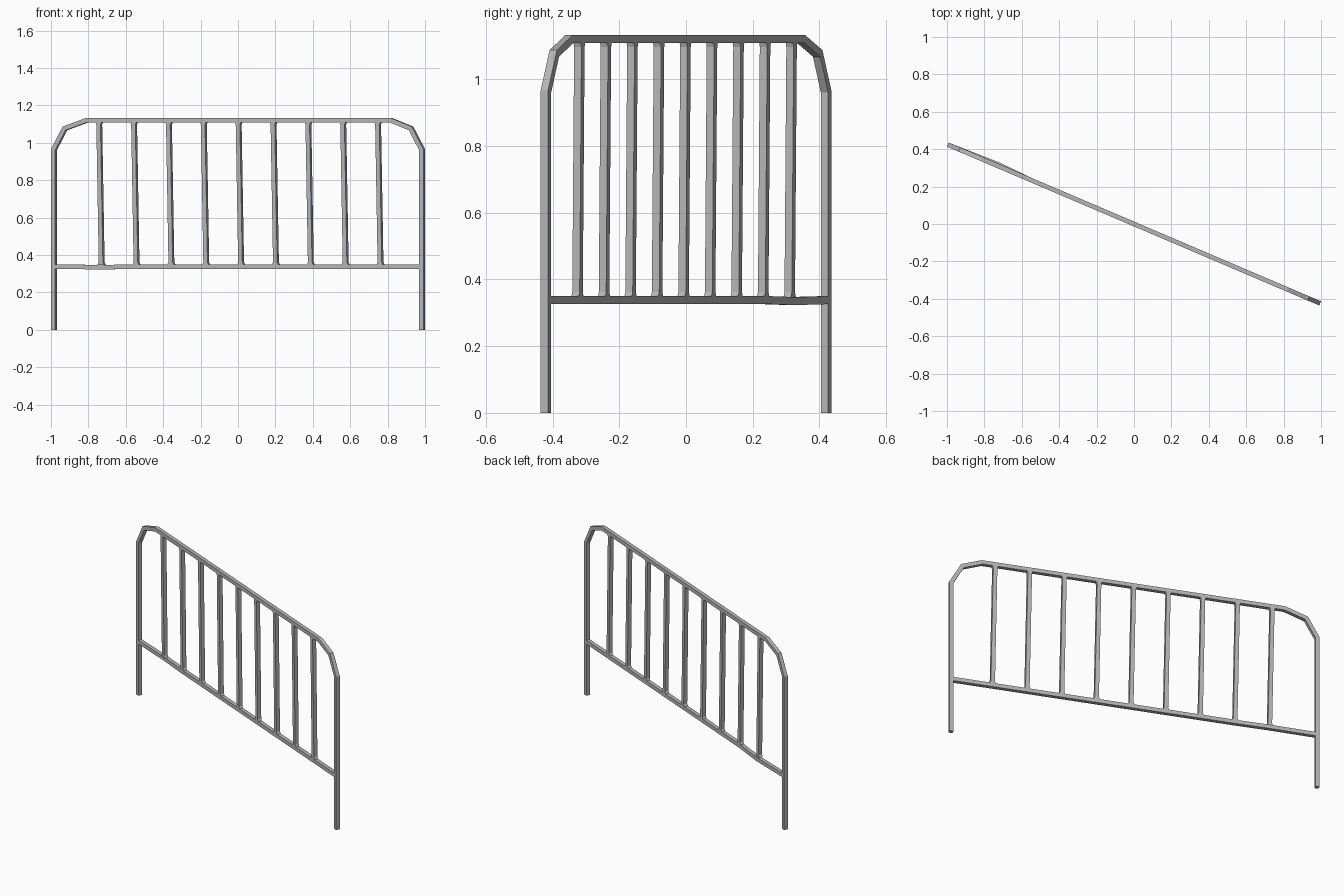
import bpy
import bmesh
import math
from mathutils import Vector

cube = bpy.data.objects.get("Cube")
if cube:
    bpy.data.objects.remove(cube)

YAW = math.radians(-23.1)   # the railing runs diagonally across the plan
BAR = 0.024                 # square bar thickness
RAIL_Z, TOP_Z = 0.338, 1.12
HALF = 1.07

steel = bpy.data.materials.new("grey steel")
steel.use_nodes = True
GREY = (0.47, 0.47, 0.47, 1)
steel.diffuse_color = GREY
steel.node_tree.nodes["Principled BSDF"].inputs["Base Color"].default_value = GREY


def bar(name, points, widths=None):
    """Square bar swept with mitred corners along (length, depth, height) points."""
    pts = [Vector(p) for p in points]
    widths = widths or [BAR] * len(pts)
    side = Vector((0, BAR / 2, 0))
    bm = bmesh.new()
    rings = []
    for i, p in enumerate(pts):
        into = (p - pts[i - 1]).normalized() if i else None
        out = (pts[i + 1] - p).normalized() if i < len(pts) - 1 else None
        into, out = into or out, out or into
        n_in = Vector((-into.z, 0, into.x)).normalized()
        n_out = Vector((-out.z, 0, out.x)).normalized()
        mitre = (n_in + n_out).normalized()
        off = mitre * (widths[i] / 2 / mitre.dot(n_in))
        rings.append([bm.verts.new(p + c) for c in
                      (off + side, off - side, -off - side, -off + side)])
    for a, b in zip(rings, rings[1:]):
        for k in range(4):
            j = (k + 1) % 4
            bm.faces.new((a[k], a[j], b[j], b[k]))
    bm.faces.new(rings[0])
    bm.faces.new(rings[-1][::-1])
    bmesh.ops.recalc_face_normals(bm, faces=bm.faces)
    mesh = bpy.data.meshes.new(name)
    bm.to_mesh(mesh)
    bm.free()
    mesh.materials.append(steel)
    obj = bpy.data.objects.new(name, mesh)
    obj.rotation_euler.z = YAW
    bpy.context.collection.objects.link(obj)
    return obj


# Outer frame: both posts, angled corners and the top rail in one bar
bar("outer_frame", [(-HALF, 0, 0), (-HALF, 0, 0.963), (-1.006, 0, 1.077),
                    (-0.88, 0, TOP_Z), (0.892, 0, TOP_Z), (1.006, 0, 1.077),
                    (HALF, 0, 0.963), (HALF, 0, 0)])

# Bottom rail, slightly bent near one end
bar("bottom_rail", [(-HALF, 0, RAIL_Z), (-0.79, 0.008, RAIL_Z - 0.003),
                    (-0.6, 0, RAIL_Z), (HALF, 0, RAIL_Z)])

# Leaning balusters with small flared welds at both ends
low, high = RAIL_Z + BAR / 2 - 0.002, TOP_Z - BAR / 2 + 0.002
weld = 0.014
for i in range(9):
    top = 0.004 + 0.2026 * (i - 4)
    foot = top + 0.014
    bar(f"baluster_{i + 1}",
        [(foot, 0, low), (foot, 0, low + weld), (top, 0, high - weld), (top, 0, high)],
        [BAR * 1.6, BAR, BAR, BAR * 1.4])
